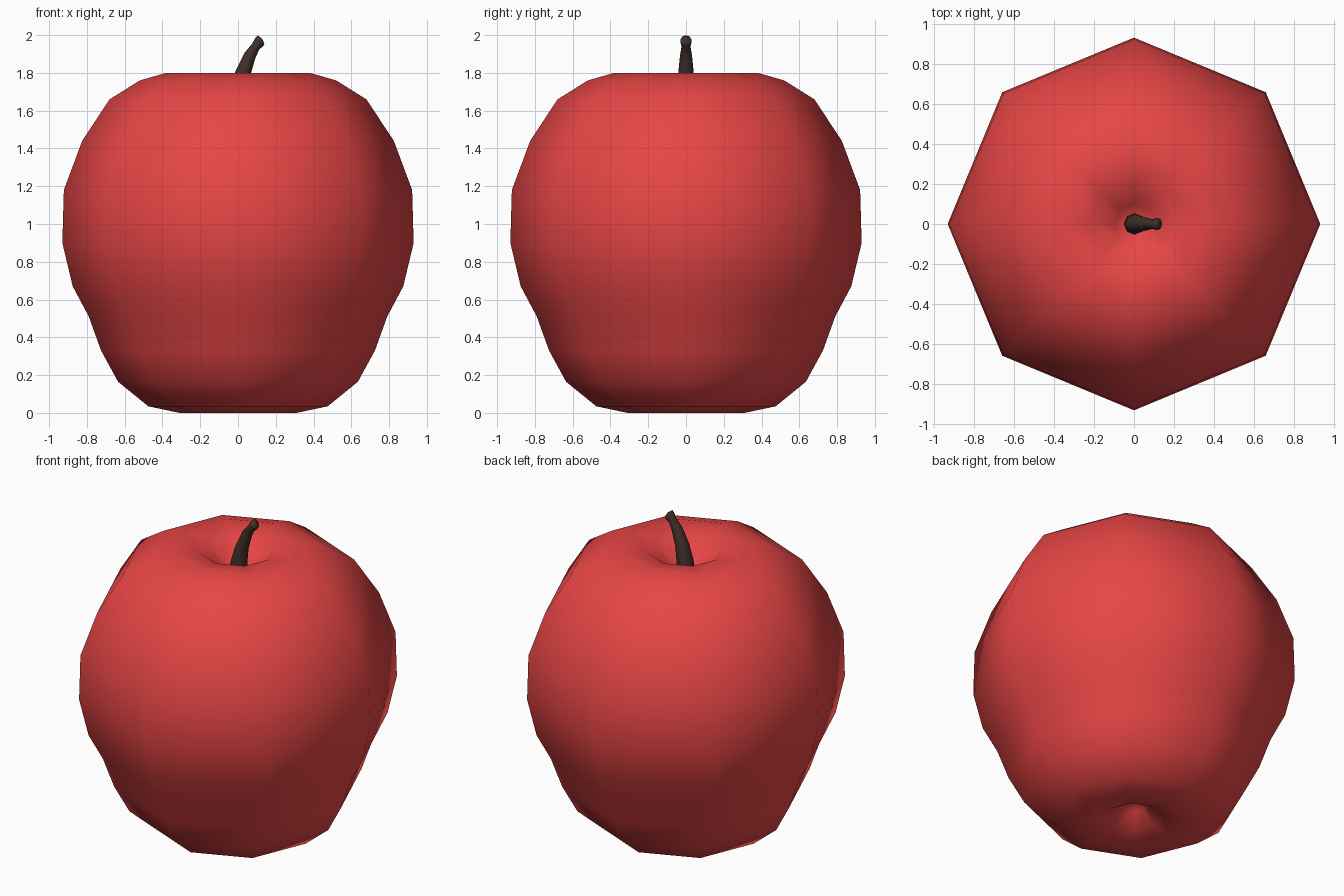
import bpy, bmesh, math
from mathutils import Vector

if "Cube" in bpy.data.objects:
    bpy.data.objects.remove(bpy.data.objects["Cube"])

SIDES = 8


def material(name, rgb):
    mat = bpy.data.materials.new(name)
    mat.diffuse_color = (*rgb, 1)
    mat.use_nodes = True
    mat.node_tree.nodes["Principled BSDF"].inputs["Base Color"].default_value = mat.diffuse_color
    return mat


def loft(name, rings, mat):
    """Skin 8-sided rings (centre, radius, tilt about y); radius 0 makes a pole."""
    bm = bmesh.new()
    loops = []
    for centre, r, tilt in rings:
        c = Vector(centre)
        if r == 0:
            loops.append([bm.verts.new(c)] * SIDES)
            continue
        u = Vector((math.cos(tilt), 0, -math.sin(tilt)))
        v = Vector((0, 1, 0))
        angles = [2 * math.pi * i / SIDES for i in range(SIDES)]
        loops.append([bm.verts.new(c + r * (u * math.cos(a) + v * math.sin(a)))
                      for a in angles])
    for lo, hi in zip(loops, loops[1:]):
        for i in range(SIDES):
            j = (i + 1) % SIDES
            bm.faces.new(list(dict.fromkeys((lo[i], lo[j], hi[j], hi[i]))))
    bmesh.ops.recalc_face_normals(bm, faces=bm.faces[:])
    for f in bm.faces:
        f.smooth = True
    mesh = bpy.data.meshes.new(name)
    bm.to_mesh(mesh)
    bm.free()
    mesh.materials.append(mat)
    obj = bpy.data.objects.new(name, mesh)
    bpy.context.collection.objects.link(obj)
    return obj


# Fruit: profile from the bottom dimple up to the stem hollow
profile = [(0, 0.17), (0.07, 0.11), (0.16, 0.035), (0.31, 0.0), (0.475, 0.035),
           (0.635, 0.165), (0.725, 0.33), (0.79, 0.51), (0.875, 0.67),
           (0.93, 0.90), (0.922, 1.18), (0.825, 1.44), (0.68, 1.66),
           (0.52, 1.76), (0.38, 1.80), (0.22, 1.775), (0.10, 1.68), (0, 1.61)]
loft("fruit", [((0, 0, z), r, 0) for r, z in profile],
     material("red skin", (0.8, 0.06, 0.06)))

# Stem: bent taper ending in a small knob (x, z, radius, tilt in degrees)
path = [(0, 1.60, 0, 0), (0, 1.60, 0.055, 0), (0.006, 1.70, 0.05, 8),
        (0.027, 1.80, 0.041, 18), (0.062, 1.89, 0.032, 27),
        (0.094, 1.94, 0.024, 38), (0.112, 1.963, 0.030, 48),
        (0.122, 1.976, 0.029, 52), (0.128, 1.981, 0, 52)]
loft("stem", [((x, 0, z), r, math.radians(t)) for x, z, r, t in path],
     material("brown stem", (0.05, 0.03, 0.022)))
